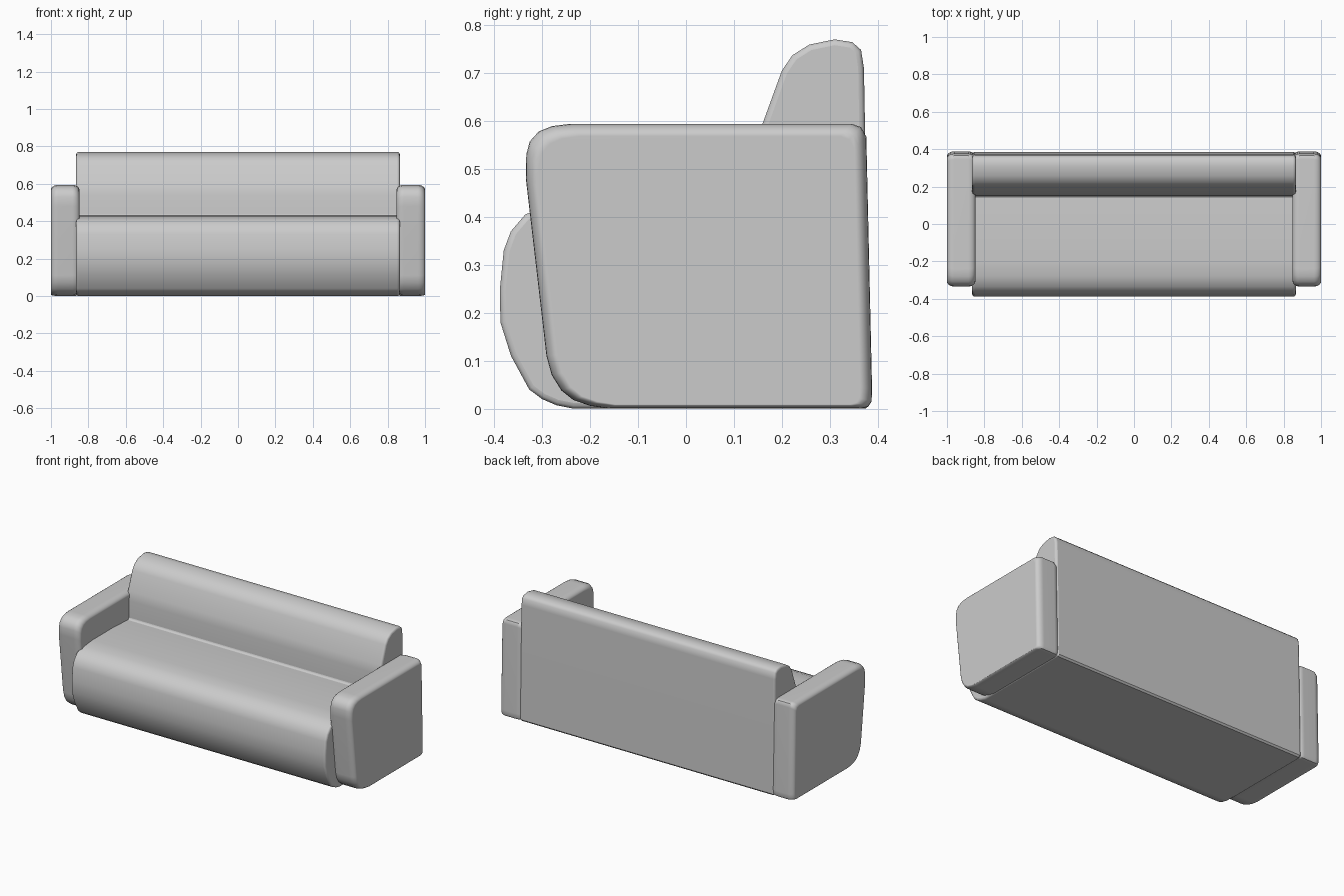
import bpy, bmesh, math

cube = bpy.data.objects.get("Cube")
if cube:
    bpy.data.objects.remove(cube, do_unlink=True)


def loft(name, rings):
    """Skin equal-length rings of points and cap both ends."""
    bm = bmesh.new()
    loops = [[bm.verts.new(p) for p in ring] for ring in rings]
    for a, b in zip(loops, loops[1:]):
        for i in range(len(a)):
            j = (i + 1) % len(a)
            bm.faces.new((a[i], a[j], b[j], b[i]))
    bm.faces.new(loops[0])
    bm.faces.new(loops[-1])
    bmesh.ops.recalc_face_normals(bm, faces=bm.faces)
    mesh = bpy.data.meshes.new(name)
    bm.to_mesh(mesh)
    bm.free()
    obj = bpy.data.objects.new(name, mesh)
    bpy.context.collection.objects.link(obj)
    return obj


def finish(obj):
    """Smooth shading with flat-looking large faces."""
    bpy.ops.object.select_all(action='DESELECT')
    obj.select_set(True)
    bpy.context.view_layer.objects.active = obj
    bpy.ops.object.shade_smooth_by_angle(angle=math.radians(40))
    obj.modifiers.new("Weighted normals", 'WEIGHTED_NORMAL').keep_sharp = True


# Seat and backrest: one side profile (y, z) swept across the width
seat_profile = [
    (0.375, 0), (-0.235, 0), (-0.27, 0.007), (-0.3, 0.02), (-0.327, 0.04),
    (-0.365, 0.11), (-0.387, 0.18), (-0.388, 0.25), (-0.38, 0.33),
    (-0.365, 0.37), (-0.335, 0.405), (-0.28, 0.425), (-0.2, 0.433),
    (0, 0.433), (0.15, 0.425)]
back_profile = [
    (0.152, 0.54), (0.16, 0.595), (0.2, 0.705), (0.222, 0.737),
    (0.257, 0.759), (0.31, 0.77), (0.347, 0.764), (0.365, 0.748),
    (0.371, 0.71), (0.384, 0.01)]
profile = seat_profile + back_profile
body = loft("seat_and_backrest",
            [[(x, y, z) for y, z in profile] for x in (-0.865, 0.865)])
bevel = body.modifiers.new("Soft ends", 'BEVEL')
bevel.width = 0.012
bevel.segments = 3
bevel.limit_method = 'ANGLE'
bevel.angle_limit = math.radians(60)
finish(body)

# Armrests: padded slabs with rounded rims
arm_profile = [
    (0.365, 0), (-0.16, 0), (-0.2, 0.006), (-0.235, 0.018), (-0.26, 0.038),
    (-0.28, 0.07), (-0.291, 0.11), (-0.334, 0.48), (-0.333, 0.53),
    (-0.326, 0.557), (-0.307, 0.578), (-0.28, 0.589), (-0.24, 0.594),
    (0.345, 0.594), (0.365, 0.587), (0.376, 0.567), (0.388, 0.04),
    (0.387, 0.015), (0.38, 0.004)]


def arm_ring(x, inset):
    cy, cz = 0.03, 0.15
    sy, sz = 1 - inset / 0.36, 1 - inset / 0.444
    return [(x, cy + (y - cy) * sy, cz + (z - cz) * sz)
            for y, z in arm_profile]


STEPS, ROUND, RIM = 5, 0.038, 0.026
curve = [(ROUND * (1 - math.sin(t)), RIM * (1 - math.cos(t)))
         for t in (math.pi / 2 * (1 - i / STEPS) for i in range(STEPS + 1))]
INNER, OUTER = 0.848, 1.0
for name, side in (("left_armrest", 1), ("right_armrest", -1)):
    rings = [arm_ring(side * (INNER + dx), inset) for dx, inset in curve]
    rings += [arm_ring(side * (OUTER - dx), inset)
              for dx, inset in reversed(curve)]
    finish(loft(name, rings))
